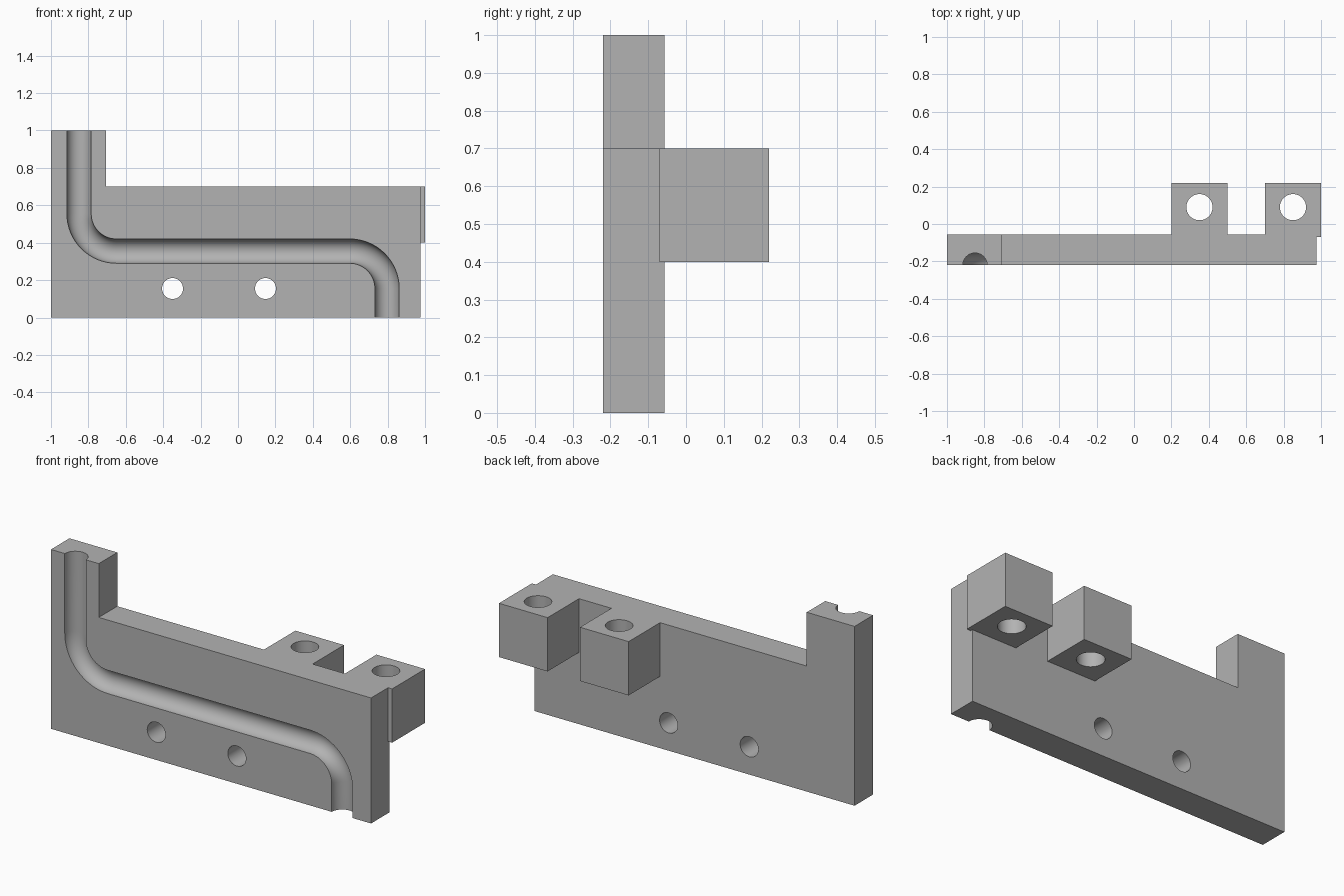
import bpy, bmesh
from math import sin, cos, pi, radians
from mathutils import Vector

if "Cube" in bpy.data.objects:
    bpy.data.objects.remove(bpy.data.objects["Cube"], do_unlink=True)

FRONT, BACK = -0.22, -0.057      # plate faces in y
LUG_FRONT, LUG_BACK = -0.07, 0.22
SIDES = 48

grey = bpy.data.materials.new("plain grey")
grey.use_nodes = True
grey.diffuse_color = (0.45, 0.45, 0.45, 1)
grey.node_tree.nodes["Principled BSDF"].inputs["Base Color"].default_value = (0.45, 0.45, 0.45, 1)


def loft(name, rings):
    """Closed solid through equal-length rings of points."""
    bm = bmesh.new()
    loops = [[bm.verts.new(p) for p in ring] for ring in rings]
    for a, b in zip(loops, loops[1:]):
        for i in range(len(a)):
            j = (i + 1) % len(a)
            bm.faces.new((a[i], a[j], b[j], b[i]))
    bm.faces.new(loops[0])
    bm.faces.new(loops[-1])
    bmesh.ops.recalc_face_normals(bm, faces=bm.faces)
    mesh = bpy.data.meshes.new(name)
    bm.to_mesh(mesh)
    bm.free()
    mesh.materials.append(grey)
    obj = bpy.data.objects.new(name, mesh)
    bpy.context.collection.objects.link(obj)
    return obj


def tube(name, path, radius):
    """Round bar along a path lying in one plane of constant y or x."""
    rings = []
    for i, p in enumerate(path):
        before, after = path[max(i - 1, 0)], path[min(i + 1, len(path) - 1)]
        t = (after - before).normalized()
        u = Vector((0, 1, 0)) if abs(t.y) < 0.5 else Vector((1, 0, 0))
        v = t.cross(u)
        rings.append([p + radius * (cos(a) * u + sin(a) * v)
                      for a in (2 * pi * k / SIDES for k in range(SIDES))])
    return loft(name, rings)


def combine(body, other, operation):
    """Apply a boolean to the body and discard the helper."""
    other.hide_render = True
    mod = body.modifiers.new("join", "BOOLEAN")
    mod.operation, mod.solver, mod.object = operation, "EXACT", other
    bpy.context.view_layer.objects.active = body
    bpy.ops.object.modifier_apply(modifier=mod.name)
    bpy.data.objects.remove(other, do_unlink=True)


def arc(cx, cz, r, start, end, steps=16):
    angles = [radians(start + (end - start) * i / steps) for i in range(steps + 1)]
    return [Vector((cx + r * cos(a), FRONT, cz + r * sin(a))) for a in angles]


# Upright plate with the raised corner
outline = [(-1, 0), (0.975, 0), (0.975, 0.7), (-0.705, 0.7), (-0.705, 1), (-1, 1)]
plate = loft("bracket_plate", [[(x, y, z) for x, z in outline] for y in (FRONT, BACK)])

# Rear lugs with vertical bolt holes
for x in (0.35, 0.85):
    corners = [(x - 0.15, LUG_FRONT), (x + 0.15, LUG_FRONT), (x + 0.15, LUG_BACK), (x - 0.15, LUG_BACK)]
    lug = loft("lug", [[(cx, cy, z) for cx, cy in corners] for z in (0.4, 0.7)])
    combine(plate, lug, "UNION")
    hole = tube("lug_hole", [Vector((x, 0.09, z)) for z in (0.3, 0.8)], 0.07)
    combine(plate, hole, "DIFFERENCE")

# Screw holes through the plate
for x in (-0.35, 0.147):
    hole = tube("screw_hole", [Vector((x, y, 0.155)) for y in (-0.4, 0.1)], 0.056)
    combine(plate, hole, "DIFFERENCE")

# Half-round channel in the front face, with two bends
path = [Vector((-0.85, FRONT, 1.1))]
path += arc(-0.65, 0.555, 0.2, 180, 270)
path += arc(0.597, 0.155, 0.2, 90, 0)
path += [Vector((0.797, FRONT, -0.1))]
combine(plate, tube("channel", path, 0.065), "DIFFERENCE")

# Smooth the round cuts, keep edges sharp
bpy.ops.object.select_all(action="DESELECT")
plate.select_set(True)
bpy.context.view_layer.objects.active = plate
bpy.ops.object.shade_smooth_by_angle(angle=radians(30))
